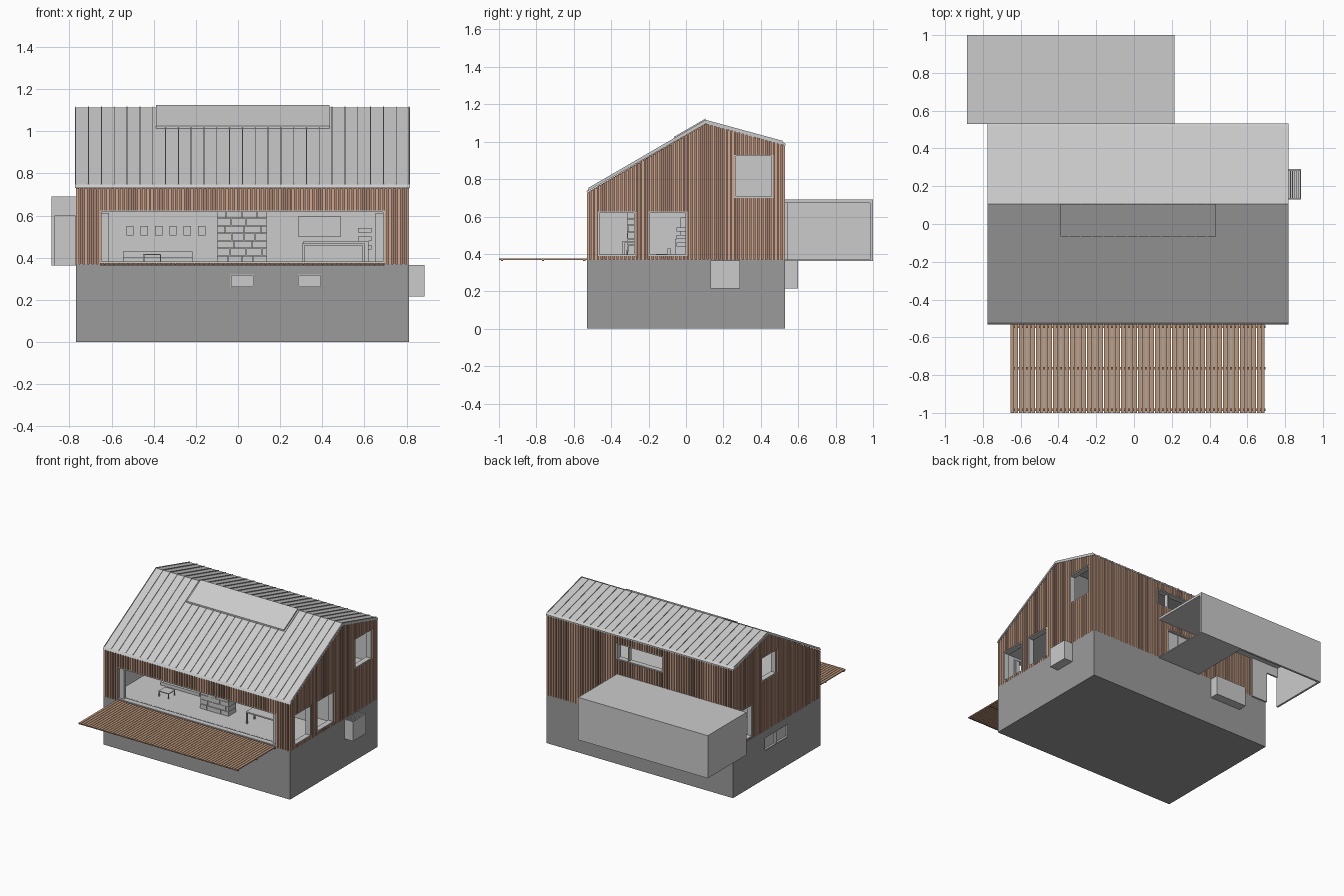
import bpy, bmesh, random

if "Cube" in bpy.data.objects:
    bpy.data.objects.remove(bpy.data.objects["Cube"])
random.seed(4)

X0, X1, Y0, Y1, BASE = -0.77, 0.813, -0.53, 0.53, 0.37
RIDGE_Y, RIDGE_Z, SF, SB = 0.105, 1.112, 0.5805, 0.273


def material(name, c):
    m = bpy.data.materials.new(name)
    m.diffuse_color = (*c, 1)
    m.use_nodes = True
    m.node_tree.nodes["Principled BSDF"].inputs["Base Color"].default_value = m.diffuse_color
    return m


WOOD = material("wood", (0.62, 0.38, 0.27))
WOOD_DARK = material("dark_wood", (0.38, 0.23, 0.17))
DECK = material("deck_wood", (0.50, 0.31, 0.20))
CONCRETE = material("dark_concrete", (0.33, 0.33, 0.33))
MID = material("mid_grey", (0.52, 0.52, 0.52))
DARK = material("dark_metal", (0.2, 0.2, 0.2))


def roof_z(y, drop=0.0):
    return RIDGE_Z - drop + (y - RIDGE_Y) * (SF if y < RIDGE_Y else -SB)


def box(x0, x1, y0, y1, z0, z1):
    return ([(y0, z0), (y1, z0), (y1, z1), (y0, z1)], x0, x1)


def build(name, prisms, mat=None):
    """One object from yz profiles extruded along x."""
    bm = bmesh.new()
    for pts, a, b in prisms:
        va = [bm.verts.new((a, y, z)) for y, z in pts]
        vb = [bm.verts.new((b, y, z)) for y, z in pts]
        n = len(pts)
        bm.faces.new(va)
        bm.faces.new(vb[::-1])
        for i in range(n):
            bm.faces.new((va[i], vb[i], vb[(i + 1) % n], va[(i + 1) % n]))
    bmesh.ops.recalc_face_normals(bm, faces=bm.faces)
    me = bpy.data.meshes.new(name)
    bm.to_mesh(me)
    bm.free()
    ob = bpy.data.objects.new(name, me)
    bpy.context.collection.objects.link(ob)
    if mat:
        me.materials.append(mat)
    return ob


def slab(side, u0, u1, z0, z1, d0, d1):
    """Box on a house side; d is depth measured inwards from the outer face."""
    if side == "front":
        return box(u0, u1, Y0 + d0, Y0 + d1, z0, z1)
    if side == "back":
        return box(u0, u1, Y1 - d1, Y1 - d0, z0, z1)
    if side == "left":
        return box(X0 + d0, X0 + d1, u0, u1, z0, z1)
    return box(X1 - d1, X1 - d0, u0, u1, z0, z1)


def ring(side, u0, u1, z0, z1, d0, d1, t):
    return [slab(side, u0, u0 + t, z0, z1, d0, d1), slab(side, u1 - t, u1, z0, z1, d0, d1),
            slab(side, u0 + t, u1 - t, z0, z0 + t, d0, d1), slab(side, u0 + t, u1 - t, z1 - t, z1, d0, d1)]


def cut(ob, prisms):
    for p in prisms:
        c = build("cutter", [p])
        c.hide_render = True
        m = ob.modifiers.new("cut", "BOOLEAN")
        m.operation, m.solver, m.object = "DIFFERENCE", "EXACT", c
        bpy.context.view_layer.objects.active = ob
        bpy.ops.object.modifier_apply(modifier=m.name)
        bpy.data.objects.remove(c)


# openings: side -> (u0, u1, z0, z1)
HOLES = {
    "front": [(-0.655, 0.695, 0.375, 0.625)],
    "right": [(-0.47, -0.27, 0.39, 0.627), (-0.20, 0.005, 0.39, 0.627), (0.26, 0.465, 0.70, 0.93)],
    "left": [(0.29, 0.47, 0.38, 0.63), (0.0, 0.18, 0.755, 0.94)],
    "back": [(-0.17, 0.22, 0.80, 0.925), (-0.10, 0.13, 0.375, 0.63)],
}
CELLAR = [("front", -0.035, 0.075, 0.26, 0.32), ("front", 0.285, 0.395, 0.26, 0.32),
          ("left", -0.14, 0.14, 0.215, 0.315)]

# basement with recessed windows
base = build("basement", [box(X0, X1, Y0, Y1, 0, BASE)], CONCRETE)
cut(base, [slab(*w, -0.02, 0.025) for w in CELLAR])
build("basement_glass", [slab(*w, 0.018, 0.024) for w in CELLAR])
bars = []
for s, a, b, z0, z1 in CELLAR:
    bars += ring(s, a, b, z0, z1, 0.003, 0.018, 0.004)
bars.append(slab("left", -0.004, 0.004, 0.215, 0.315, 0.003, 0.018))
build("basement_window_frames", bars)

# hollow upper walls
S, T = 0.01, 0.04


def gable(y0, y1, z0, drop):
    return [(y0, z0), (y1, z0), (y1, roof_z(y1, drop)), (RIDGE_Y, RIDGE_Z - drop), (y0, roof_z(y0, drop))]


walls = build("upper_walls", [(gable(Y0 + S, Y1 - S, BASE, 0.016), X0 + S, X1 - S)])
cut(walls, [(gable(Y0 + T, Y1 - T, BASE + 0.006, 0.03), X0 + T, X1 - T)])
cut(walls, [slab(s, *h, -0.02, 0.06) for s in HOLES for h in HOLES[s]])
walls.data.materials.clear()
walls.data.materials.append(None)
walls.data.materials.append(WOOD_DARK)
for p in walls.data.polygons:
    c = p.center
    outer = (abs(c.x - X0 - S) < 1e-3 or abs(c.x - X1 + S) < 1e-3
             or abs(c.y - Y0 - S) < 1e-3 or abs(c.y - Y1 + S) < 1e-3)
    p.material_index = 1 if outer else 0

# vertical timber cladding, interrupted by the openings
light, dark = [], []
for side, holes in HOLES.items():
    lo, hi = (X0, X1) if side in ("front", "back") else (Y0, Y1)
    n = round((hi - lo) / 0.021)
    pitch = (hi - lo - 0.014) / n
    for i in range(n + 1):
        a = lo + i * pitch
        b = a + 0.014
        top = {"front": roof_z(Y0, 0.015), "back": roof_z(Y1, 0.015)}.get(side) or min(roof_z(a, 0.015), roof_z(b, 0.015))
        z = BASE
        group = dark if random.random() < 0.2 else light
        for h in sorted(holes, key=lambda h: h[2]):
            if a < h[1] - 0.004 and b > h[0] + 0.004:
                if h[2] - z > 0.008:
                    group.append(slab(side, a, b, z, h[2], 0, S))
                z = h[3]
        group.append(slab(side, a, b, z, top, 0, S))
build("cladding_slats", light, WOOD)
build("cladding_slats_dark", dark, WOOD_DARK)

# window frames
frames = []
for side, holes in HOLES.items():
    for h in holes:
        frames += ring(side, *h, 0.004, 0.045, 0.007)
build("window_frames", frames)
build("folded_glass_doors", [box(a, a + 0.035, Y0 + 0.02, Y0 + 0.05, 0.38, 0.612) for a in (-0.648, 0.653)])
build("back_window_mullion", [slab("back", 0.12, 0.128, 0.8, 0.925, 0.01, 0.04)])
build("back_door", [slab("back", -0.093, 0.02, 0.378, 0.625, 0.02, 0.035),
                    slab("back", 0.026, 0.123, 0.378, 0.625, 0.02, 0.035),
                    slab("back", 0.0, 0.008, 0.48, 0.51, 0.008, 0.02)])

# roof, standing seams and ridge panel
RX0, RX1 = -0.775, 0.817


def slope(y0, y1, lo, hi):
    return [(y0, roof_z(y0, -lo)), (y1, roof_z(y1, -lo)), (y1, roof_z(y1, -hi)), (y0, roof_z(y0, -hi))]


build("roof", [([(-0.533, 0.73), (-0.522, roof_z(-0.522)), (RIDGE_Y, RIDGE_Z), (0.517, roof_z(0.517)),
                 (0.533, 0.988), (0.533, roof_z(0.533, 0.017)), (RIDGE_Y, RIDGE_Z - 0.017)], RX0, RX1)])
seams = []
for i in range(27):
    x = RX0 + 0.003 + i * (RX1 - RX0 - 0.01) / 26
    seams += [(slope(-0.522, RIDGE_Y, -0.002, 0.005), x, x + 0.004),
              (slope(RIDGE_Y, 0.517, -0.002, 0.005), x, x + 0.004)]
build("roof_seams", seams, MID)
build("ridge_panel", [(slope(-0.065, RIDGE_Y, -0.002, 0.012), -0.39, 0.435)])

# deck of narrow boards on two joists
w = 1.35 / 60
build("deck_boards", [box(-0.655 + i * w, -0.655 + i * w + w * 0.86, -1.0, Y0, 0.368, 0.376)
                      for i in range(60)], DECK)
build("deck_joists", [box(-0.655, 0.695, y, y + 0.012, 0.362, 0.368) for y in (-0.99, -0.77, -0.55)], WOOD_DARK)

# carport: roof, back wall, left end, front return with doorway, part floor
CX0, CX1, CB, CT = -0.885, 0.215, 0.363, 0.69
build("carport", [box(CX0, CX1, Y1, 1.0, CT - 0.018, CT),
                  box(CX0, CX1, 0.984, 1.0, CB, CT - 0.018),
                  box(CX0, CX0 + 0.015, Y1, 0.984, CB, CT - 0.018),
                  box(CX0 + 0.015, -0.64, Y1, Y1 + 0.012, 0.60, CT - 0.018),
                  box(-0.775, -0.64, Y1, Y1 + 0.012, CB, 0.60)], MID)
build("carport_floor", [box(-0.155, CX1, Y1, 0.984, CB, CB + 0.008)])


# window wells with grates
def well(name, x0, x1, y0, y1, along_y):
    t = 0.006
    build(name, [box(x0, x1, y0, y1, 0.215, 0.222), box(x0, x0 + t, y0, y1, 0.222, 0.365),
                 box(x1 - t, x1, y0, y1, 0.222, 0.365), box(x0 + t, x1 - t, y0, y0 + t, 0.222, 0.365),
                 box(x0 + t, x1 - t, y1 - t, y1, 0.222, 0.365)], MID)
    lo, hi = (x0, x1) if along_y else (y0, y1)
    us = [lo + 0.012 + k * 0.0105 for k in range(int((hi - lo - 0.015) / 0.0105))]
    build(name + "_grate", [box(u, u + 0.005, y0 + t, y1 - t, 0.354, 0.362) if along_y
                            else box(x0 + t, x1 - t, u, u + 0.005, 0.354, 0.362) for u in us], MID)


well("right_well", X1, 0.885, 0.13, 0.29, True)
well("back_well", -0.53, -0.265, Y1, 0.598, False)

# interior: loft floor, partition
IX0, IX1 = X0 + T, X1 - T
build("loft_floor", [box(IX0, IX1, Y0 + T, Y1 - T, 0.64, 0.66)])
build("partition_wall", [box(IX0, IX1, 0.02, 0.04, 0.376, 0.64)])

# stone chimney breast with random courses
stones = []
for r in range(7):
    x = -0.1
    while x < 0.135:
        e = min(0.14, x + random.uniform(0.04, 0.09))
        e = 0.14 if e > 0.115 else e
        stones.append(box(x, e - 0.002, -0.31 - random.uniform(0, 0.006), -0.22, 0.376 + r * 0.0355, 0.409 + r * 0.0355))
        x = e
build("stone_chimney", stones)

# furniture
build("sofa", [box(-0.545, -0.215, -0.16, -0.08, 0.376, 0.40), box(-0.545, -0.215, -0.1, -0.08, 0.40, 0.43)])


def table(name, x0, x1, y0, y1, top, t):
    legs = [box(x, x + t, y, y + t, 0.376, top - t) for x in (x0, x1 - t) for y in (y0, y1 - t)]
    build(name, legs + [box(x0, x1, y0, y1, top - t, top)])


table("coffee_table", -0.45, -0.365, -0.32, -0.24, 0.418, 0.006)
table("dining_table", 0.305, 0.60, -0.34, -0.24, 0.468, 0.01)
build("kitchen_counter", [box(0.31, 0.62, -0.06, 0.02, 0.376, 0.48), box(0.285, 0.49, -0.03, 0.02, 0.50, 0.595)])
build("wall_pictures", [box(-0.53 + i * 0.068, -0.495 + i * 0.068, 0.008, 0.02, 0.505, 0.55) for i in range(6)], MID)
build("wall_shelves", [box(0.57, 0.635, -0.05, 0.02, z, z + 0.02) for z in (0.44, 0.48, 0.52)], MID)
